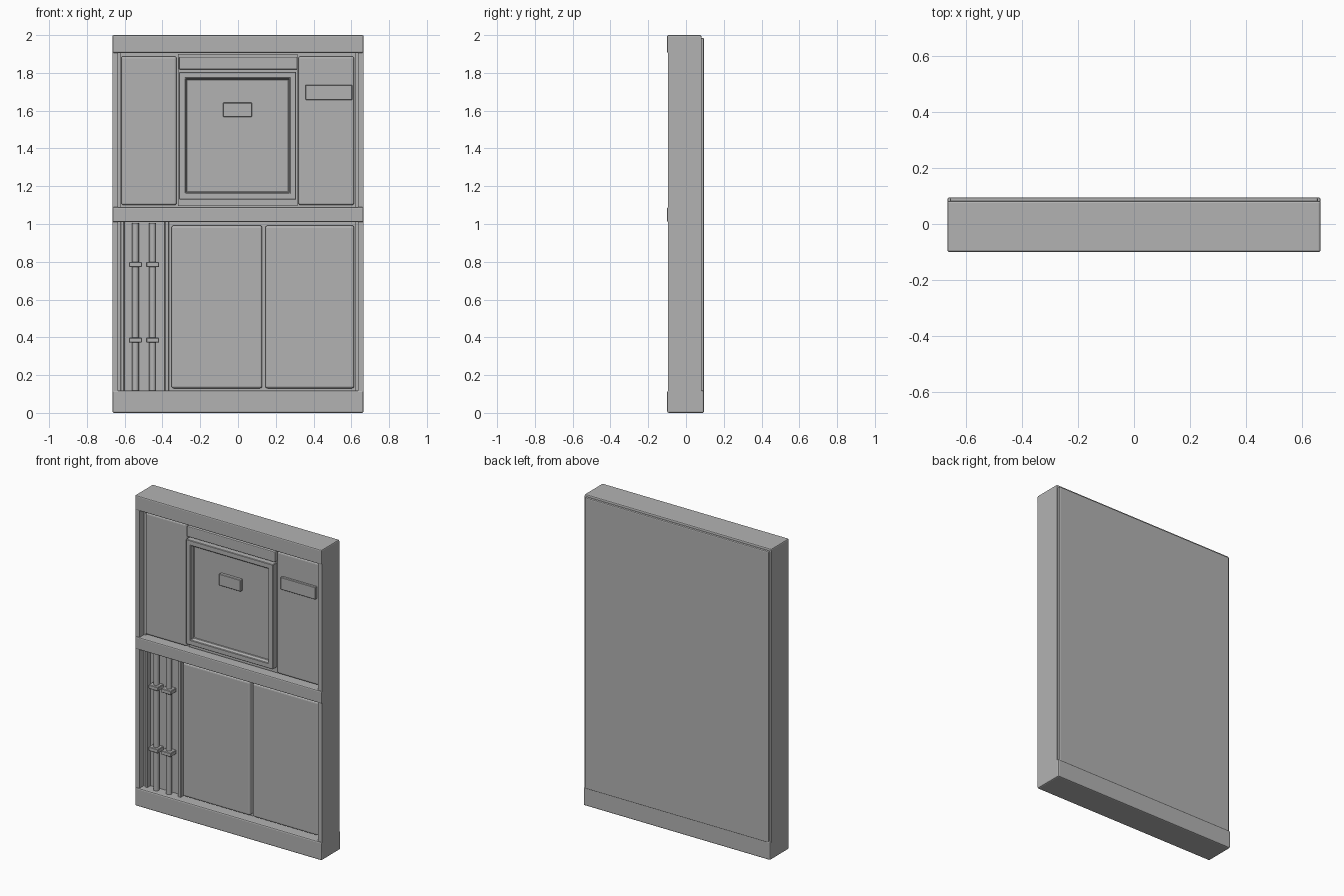
import bpy
import bmesh
from mathutils import Vector

cube = bpy.data.objects.get("Cube")
if cube:
    bpy.data.objects.remove(cube, do_unlink=True)

grey = bpy.data.materials.new("plain_grey")
grey.use_nodes = True
COLOUR = (0.45, 0.45, 0.45, 1)
grey.diffuse_color = COLOUR
grey.node_tree.nodes["Principled BSDF"].inputs["Base Color"].default_value = COLOUR


def finish(name, bm, bevel=0, segments=2):
    """Turn a bmesh into an object with optional rounded edges."""
    mesh = bpy.data.meshes.new(name)
    bm.to_mesh(mesh)
    bm.free()
    mesh.materials.append(grey)
    ob = bpy.data.objects.new(name, mesh)
    bpy.context.collection.objects.link(ob)
    if bevel:
        mod = ob.modifiers.new("rounded_edges", "BEVEL")
        mod.width = bevel
        mod.segments = segments
    return ob


def box_mesh(x, y, z):
    bm = bmesh.new()
    bmesh.ops.create_cube(bm, size=1)
    for v in bm.verts:
        v.co = Vector([(lo + hi) / 2 + c * (hi - lo) for c, (lo, hi) in zip(v.co, (x, y, z))])
    return bm


def box(name, x, y, z, bevel=0, segments=2):
    return finish(name, box_mesh(x, y, z), bevel, segments)


W = 0.665      # half width
FRONT = -0.1   # foremost plane
DEEP = -0.03   # floor of the recesses

# Carcass, back panel and horizontal rails
box("carcass", (-W, W), (DEEP, 0.082), (0.01, 1.99))
box("back_panel", (-0.655, 0.655), (0.07, 0.095), (0.11, 1.985), 0.006)
box("base_rail", (-W, W), (FRONT, 0.095), (0, 0.118), 0.008)
box("middle_rail", (-W, W), (FRONT, 0), (1.01, 1.09), 0.007)
box("top_rail", (-W, W), (FRONT, 0.082), (1.905, 2), 0.007)

# Outer stiles with a thin stepped lip inside each
for side, sign in (("right", -1), ("left", 1)):
    box(side + "_stile", sorted((sign * 0.635, sign * W)), (-0.095, 0), (0.05, 1.95))
    box(side + "_stile_lip", sorted((sign * 0.622, sign * 0.64)), (-0.05, 0), (0.05, 1.95))

# Rounded door panels
DOOR_Y = (-0.062, 0)
for name, x, z in (
    ("upper_right_door", (-0.618, -0.325), (1.1, 1.888)),
    ("upper_left_door", (0.32, 0.615), (1.1, 1.888)),
    ("lower_right_door", (-0.352, 0.128), (0.13, 0.992)),
    ("lower_left_door", (0.145, 0.615), (0.13, 0.992)),
):
    box(name, x, DOOR_Y, z, 0.012, 3)

# Central hatch: a framed box with its front face stepped inwards
box("hatch_backing", (-0.318, 0.315), (-0.045, 0), (1.095, 1.9))
box("hatch_header", (-0.312, 0.315), (-0.075, 0), (1.818, 1.885), 0.005)
bm = box_mesh((-0.312, 0.308), (-0.085, 0), (1.13, 1.805))
bm.normal_update()
face = min(bm.faces, key=lambda f: f.calc_center_median().y)
bmesh.ops.inset_region(bm, faces=[face], thickness=0.047)
bmesh.ops.inset_region(bm, faces=[face], thickness=0.01, depth=-0.025)
finish("hatch_frame", bm, 0.003, 1)
box("hatch_plate", (-0.08, 0.075), (-0.08, -0.03), (1.567, 1.642), 0.003, 1)
box("door_plate", (0.357, 0.605), (-0.078, -0.03), (1.657, 1.737), 0.003, 1)

# Pipe bay with side strips, two pipes and their clamps
box("bay_outer_strip", (-0.622, -0.602), (-0.062, 0), (0.1, 1.02), 0.003, 1)
box("bay_inner_strip", (-0.388, -0.365), (-0.062, 0), (0.1, 1.02), 0.003, 1)
for label, px in (("outer", -0.543), ("inner", -0.452)):
    bm = bmesh.new()
    bmesh.ops.create_cone(bm, cap_ends=True, segments=16, radius1=0.018, radius2=0.018, depth=0.89)
    bmesh.ops.translate(bm, verts=bm.verts, vec=(px, -0.055, 0.56))
    pipe = finish(label + "_pipe", bm)
    for p in pipe.data.polygons:
        p.use_smooth = len(p.vertices) == 4
    for level, pz in (("lower", 0.385), ("upper", 0.785)):
        box(f"{label}_{level}_clamp", (px - 0.034, px + 0.034), (-0.088, DEEP),
            (pz - 0.013, pz + 0.013), 0.003, 1)
